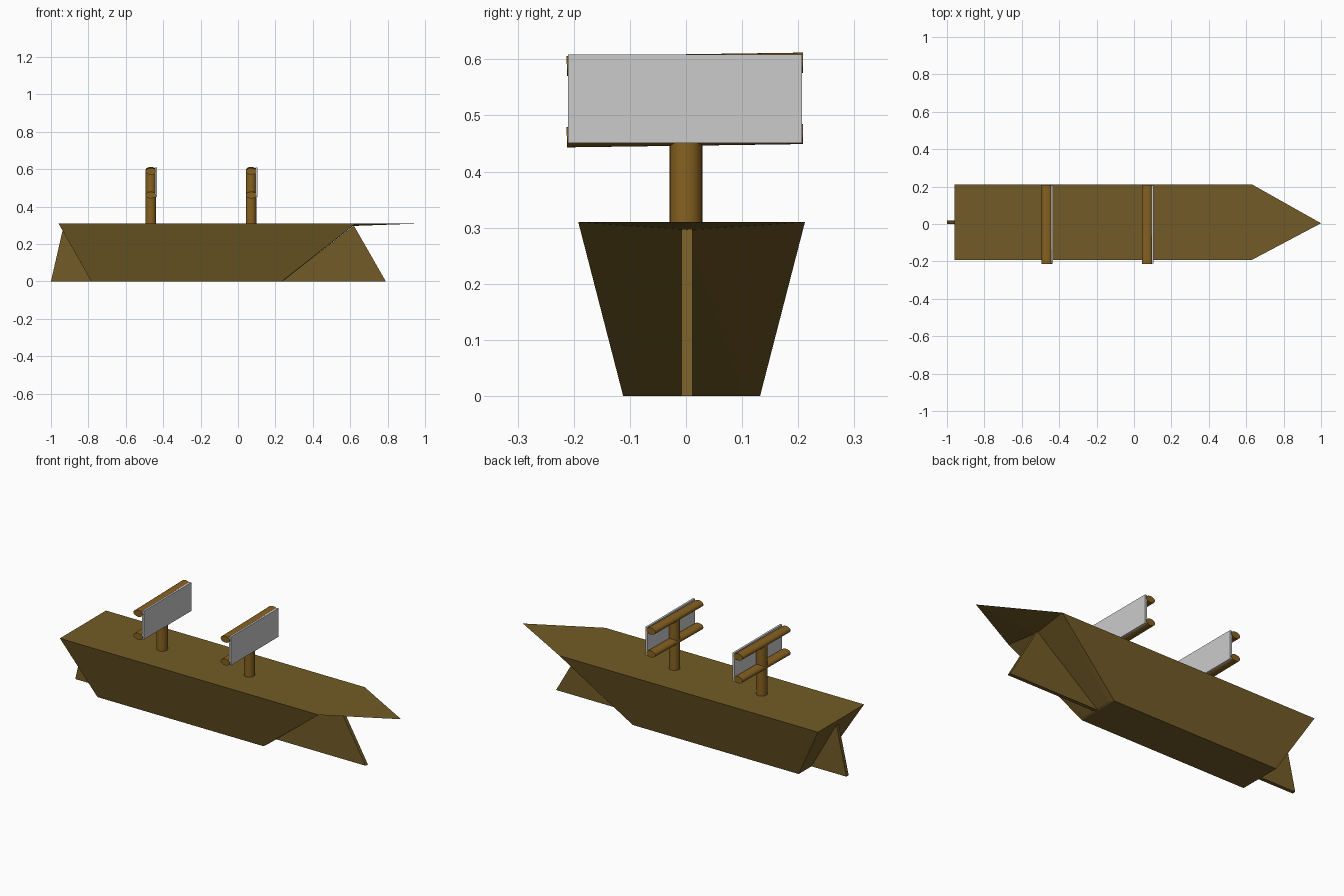
import bpy, bmesh, math
from mathutils import Matrix

if "Cube" in bpy.data.objects:
    bpy.data.objects.remove(bpy.data.objects["Cube"])


def material(name, rgb):
    m = bpy.data.materials.new(name)
    m.diffuse_color = (*rgb, 1)
    m.use_nodes = True
    m.node_tree.nodes["Principled BSDF"].inputs["Base Color"].default_value = m.diffuse_color
    return m


hull_wood = material("hull_wood", (0.17, 0.105, 0.02))
mast_wood = material("mast_wood", (0.24, 0.12, 0.015))


def make_object(name, bm, mat=None):
    bmesh.ops.recalc_face_normals(bm, faces=bm.faces)
    me = bpy.data.meshes.new(name)
    bm.to_mesh(me)
    bm.free()
    ob = bpy.data.objects.new(name, me)
    bpy.context.collection.objects.link(ob)
    if mat:
        me.materials.append(mat)
    return ob


def hull():
    bm = bmesh.new()
    cy = 0.01

    def pair(x, y, z):
        return [bm.verts.new((x, cy + s * y, z)) for s in (-1, 1)]

    stern_top = pair(-0.96, 0.202, 0.31)
    stern_low = pair(-0.785, 0.122, 0)
    bow_top = pair(0.63, 0.202, 0.31)
    bow_low = pair(0.235, 0.122, 0)
    bow_in = pair(0.245, 0.09, 0.005)
    tip = bm.verts.new((1.0, 0.004, 0.31))
    dip = bm.verts.new((0.615, 0.002, 0.296))
    f = bm.faces.new
    # deck, bottom and transom
    f((stern_top[0], bow_top[0], tip, bow_top[1], stern_top[1]))
    f((stern_low[0], stern_low[1], bow_low[1], bow_low[0]))
    f((stern_top[0], stern_top[1], stern_low[1], stern_low[0]))
    # raked bow below the overhanging point
    f((bow_low[0], bow_low[1], bow_in[1], bow_in[0]))
    f((dip, bow_in[0], bow_in[1]))
    for i in (0, 1):
        f((stern_top[i], bow_top[i], bow_low[i], stern_low[i]))
        f((bow_top[i], bow_low[i], bow_in[i]))
        f((bow_top[i], bow_in[i], dip))
        f((bow_top[i], dip, tip))
    make_object("hull", bm, hull_wood)


def fin(name, profile, y0, y1):
    # thin plate extruded across y from an x-z profile
    bm = bmesh.new()
    face = bm.faces.new([bm.verts.new((x, y0, z)) for x, z in profile])
    res = bmesh.ops.extrude_face_region(bm, geom=[face])
    verts = [v for v in res["geom"] if isinstance(v, bmesh.types.BMVert)]
    bmesh.ops.translate(bm, verts=verts, vec=(0, y1 - y0, 0))
    make_object(name, bm, hull_wood)


def rod(name, loc, length, scale, rot):
    # round or oval pole
    bm = bmesh.new()
    bmesh.ops.create_cone(bm, cap_ends=True, segments=32, radius1=1, radius2=1, depth=1)
    bm.transform(Matrix.Translation(loc) @ rot @ Matrix.Diagonal((*scale, length, 1)))
    ob = make_object(name, bm, mast_wood)
    for p in ob.data.polygons:
        p.use_smooth = len(p.vertices) == 4


def box(name, lo, hi):
    bm = bmesh.new()
    bmesh.ops.create_cube(bm, size=1)
    for v in bm.verts:
        v.co = [a + (b - a) * (c + 0.5) for a, b, c in zip(lo, hi, v.co)]
    make_object(name, bm)


hull()
fin("bow_ram", [(0.235, 0.0), (0.79, 0.0), (0.62, 0.297)], -0.008, 0.012)
fin("rudder", [(-0.785, 0.0), (-1.0, 0.0), (-0.935, 0.285)], 0.0, 0.02)

# two identical masts, each with a pair of oval yards and a flat sail
yard_rot = Matrix.Rotation(math.radians(-89.2), 4, "X")
for label, x in (("rear", -0.466), ("fore", 0.07)):
    rod(f"{label}_mast", (x, 0, 0.45), 0.29, (0.028, 0.029), Matrix.Identity(4))
    for part, z in (("upper", 0.591), ("lower", 0.464)):
        rod(f"{label}_{part}_yard", (x, -0.002, z), 0.421, (0.028, 0.018), yard_rot)
    box(f"{label}_sail", (x + 0.023, -0.21, 0.451), (x + 0.034, 0.207, 0.609))
